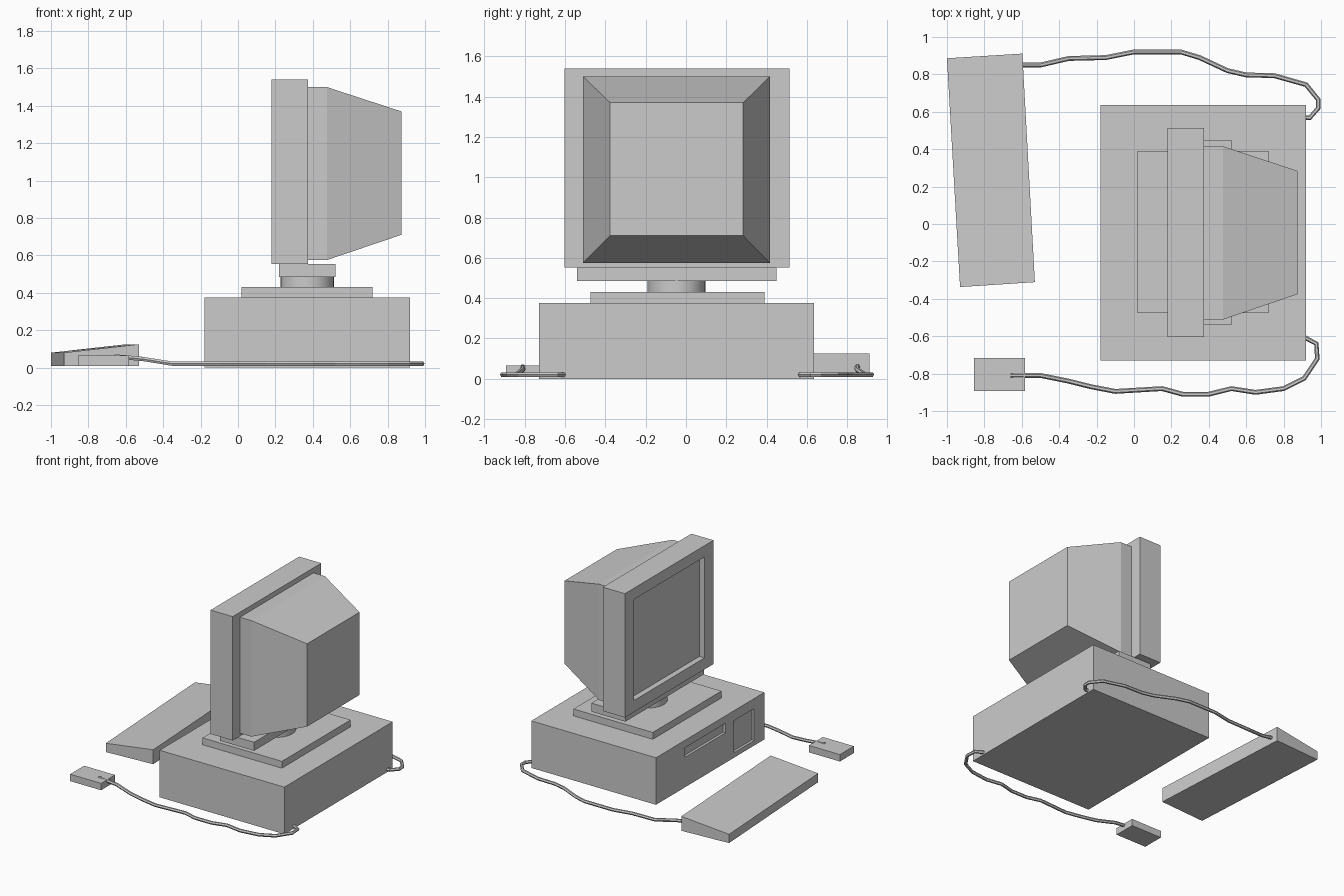
import bpy, bmesh
from mathutils import Vector

if "Cube" in bpy.data.objects:
    bpy.data.objects.remove(bpy.data.objects["Cube"])


def mesh_object(name, bm):
    bmesh.ops.recalc_face_normals(bm, faces=bm.faces)
    mesh = bpy.data.meshes.new(name)
    bm.to_mesh(mesh)
    bm.free()
    ob = bpy.data.objects.new(name, mesh)
    bpy.context.collection.objects.link(ob)
    return ob


def loft(name, rings):
    """Skin a stack of equal-length point rings and cap both ends."""
    bm = bmesh.new()
    vr = [[bm.verts.new(p) for p in r] for r in rings]
    n = len(vr[0])
    for a, b in zip(vr, vr[1:]):
        for i in range(n):
            j = (i + 1) % n
            bm.faces.new((a[i], a[j], b[j], b[i]))
    bm.faces.new(vr[0])
    bm.faces.new(vr[-1])
    return mesh_object(name, bm)


def x_ring(x, y0, y1, z0, z1):
    return [(x, y0, z0), (x, y1, z0), (x, y1, z1), (x, y0, z1)]


def box(name, x, y, z):
    return loft(name, [x_ring(x[0], *y, *z), x_ring(x[1], *y, *z)])


def recess(ob, name, x, y, z):
    cutter = box(name, x, y, z)
    cutter.hide_render = True
    cutter.display_type = 'WIRE'
    mod = ob.modifiers.new(name, 'BOOLEAN')
    mod.operation = 'DIFFERENCE'
    mod.solver = 'EXACT'
    mod.object = cutter


def cable(name, points, radius=0.013):
    cu = bpy.data.curves.new(name, 'CURVE')
    cu.dimensions = '3D'
    cu.bevel_depth = radius
    cu.bevel_resolution = 1
    cu.use_fill_caps = True
    sp = cu.splines.new('POLY')
    sp.points.add(len(points) - 1)
    for p, co in zip(sp.points, points):
        z = co[2] if len(co) > 2 else 0.021
        p.co = (co[0], co[1], z, 1)
    sp.use_smooth = False
    ob = bpy.data.objects.new(name, cu)
    bpy.context.collection.objects.link(ob)


# Desktop case with a drive slot and a square panel in its -x face
case = box("computer_case", (-0.18, 0.92), (-0.73, 0.635), (0, 0.375))
recess(case, "drive_slot_cutter", (-0.3, -0.16), (-0.24, 0.27), (0.24, 0.315))
recess(case, "panel_cutter", (-0.3, -0.16), (-0.60, -0.35), (0.04, 0.295))

# Monitor stand: base plate, round swivel, upper plate
box("stand_base", (0.02, 0.72), (-0.475, 0.39), (0.375, 0.43))
bm = bmesh.new()
bmesh.ops.create_cone(bm, cap_ends=True, segments=32, radius1=0.143,
                      radius2=0.143, depth=0.06)
bmesh.ops.translate(bm, verts=bm.verts, vec=Vector((0.37, -0.047, 0.458)))
swivel = mesh_object("stand_swivel", bm)
bpy.context.view_layer.objects.active = swivel
swivel.select_set(True)
bpy.ops.object.shade_smooth_by_angle()
box("stand_top", (0.22, 0.52), (-0.54, 0.45), (0.485, 0.553))

# Monitor: front frame with sunken screen, tapered rear housing
bezel = box("monitor_frame", (0.18, 0.375), (-0.603, 0.513), (0.553, 1.54))
recess(bezel, "screen_cutter", (0.1, 0.225), (-0.49, 0.40), (0.645, 1.45))
loft("monitor_housing", [
    x_ring(0.37, -0.511, 0.416, 0.575, 1.5),
    x_ring(0.475, -0.511, 0.416, 0.575, 1.5),
    x_ring(0.873, -0.376, 0.284, 0.71, 1.37)])

# Wedge keyboard, slightly turned
low = [(-1.0, 0.886), (-0.93, -0.337)]
high = [(-0.53, -0.311), (-0.597, 0.911)]
loft("keyboard", [
    [(x, y, 0.01) for x, y in low + high],
    [(x, y, 0.08) for x, y in low] + [(x, y, 0.125) for x, y in high]])

# Mouse
box("mouse", (-0.856, -0.583), (-0.892, -0.716), (0.01, 0.065))

# Cables
cable("keyboard_cable", [
    (-0.63, 0.85, 0.065), (-0.5, 0.85, 0.045), (-0.35, 0.885), (-0.15, 0.89),
    (0, 0.92), (0.25, 0.92), (0.35, 0.89), (0.5, 0.82), (0.6, 0.797),
    (0.75, 0.793), (0.92, 0.745), (0.985, 0.665), (0.985, 0.62),
    (0.94, 0.568), (0.9, 0.57)])
cable("mouse_cable", [
    (-0.66, -0.81, 0.06), (-0.61, -0.81, 0.056), (-0.5, -0.81, 0.045),
    (-0.35, -0.84), (-0.23, -0.87), (-0.1, -0.895), (0.15, -0.88),
    (0.26, -0.91), (0.4, -0.91), (0.52, -0.88), (0.65, -0.9), (0.8, -0.88),
    (0.91, -0.825), (0.98, -0.72), (0.975, -0.64), (0.9, -0.6)])
